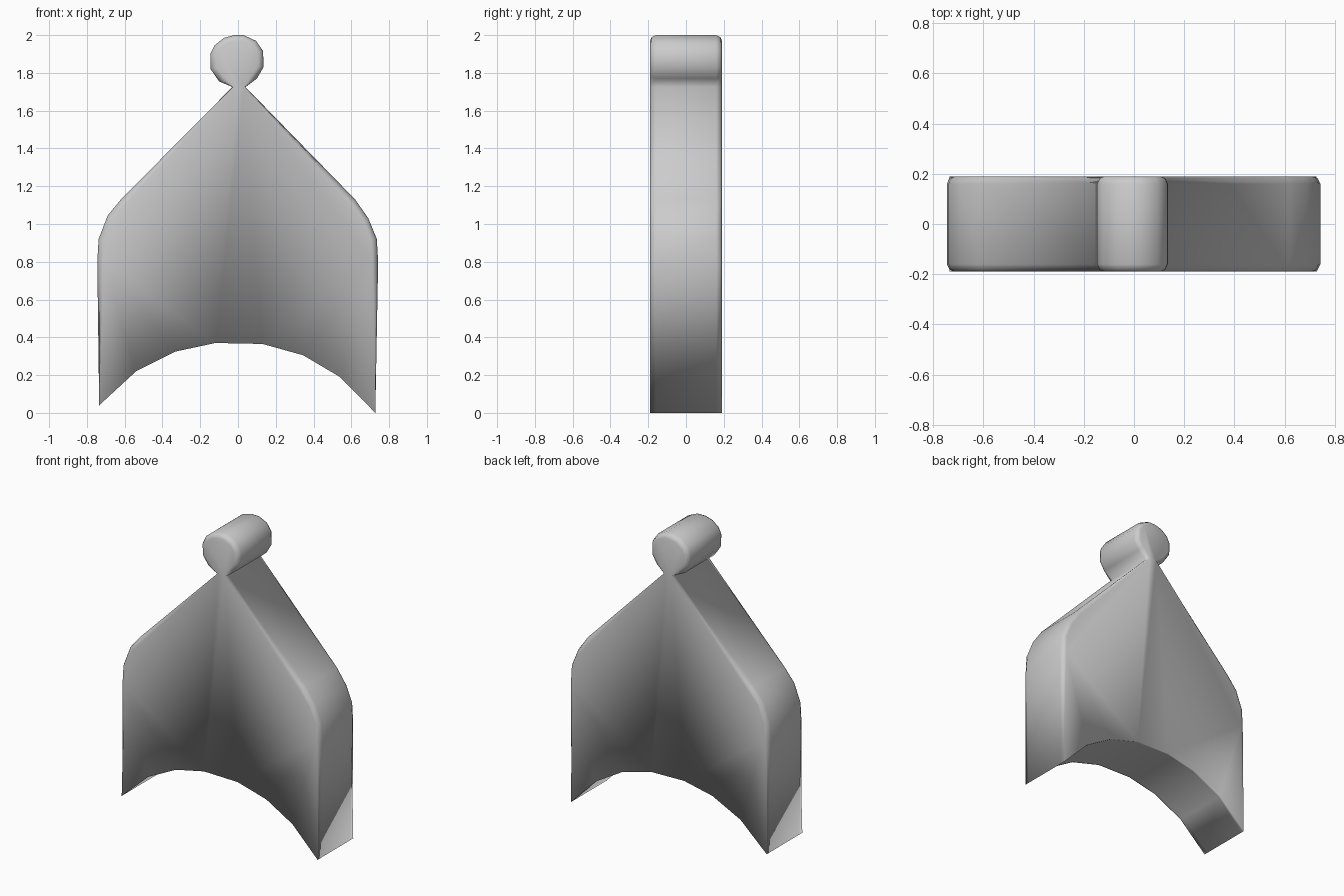
import bpy, bmesh
from mathutils import Vector

if "Cube" in bpy.data.objects:
    bpy.data.objects.remove(bpy.data.objects["Cube"])

# Outline in x, z, counter-clockwise from the front, with a bevel weight per point
arch = [(0.54, 0.19), (0.345, 0.305), (0.13, 0.365), (-0.12, 0.37),
        (-0.33, 0.325), (-0.54, 0.22), (-0.735, 0.04)]
left = [(-0.745, 0.80), (-0.738, 0.92), (-0.69, 1.045), (-0.62, 1.13)]
neck_left = [(-0.03, 1.725)]
knob = [(0.04, 1.725), (0.10, 1.77), (0.135, 1.83), (0.133, 1.915), (0.095, 1.97),
        (0.03, 2.0), (-0.02, 2.0), (-0.075, 1.985), (-0.125, 1.945), (-0.147, 1.90),
        (-0.145, 1.82), (-0.10, 1.755)]
right = [(0.62, 1.13), (0.69, 1.03), (0.735, 0.92), (0.742, 0.80)]
corner = [(0.727, 0.0)]

outline = [(p, 0.0) for p in corner]
outline += [(p, 1.0) for p in reversed(right)]
outline += [(p, 0.3 if i == 0 else 1.0) for i, p in enumerate(knob)]
outline += [(p, 0.3) for p in neck_left]
outline += [(p, 1.0) for p in reversed(left)]
outline += [(p, 0.0) for p in reversed(arch)]


def inset_ring(amount):
    """Outline moved inward, except along the sharp bottom arch."""
    pts = []
    n = len(outline)
    for i, (p, w) in enumerate(outline):
        p = Vector(p)
        a = (p - Vector(outline[i - 1][0])).normalized()
        b = (Vector(outline[(i + 1) % n][0]) - p).normalized()
        t = (a + b).normalized()
        pts.append(p + Vector((-t.y, t.x)) * amount * w)
    return pts


# Solid body and knob: one outline swept through the depth with rounded rims
bm = bmesh.new()
sections = [(-0.19, 0.03), (-0.182, 0.011), (-0.16, 0.0),
            (0.16, 0.0), (0.182, 0.011), (0.19, 0.03)]
rings = [[bm.verts.new((p.x, y, p.y)) for p in inset_ring(d)] for y, d in sections]
for r0, r1 in zip(rings, rings[1:]):
    for i in range(len(r0)):
        j = (i + 1) % len(r0)
        bm.faces.new((r0[i], r0[j], r1[j], r1[i]))
bm.faces.new(rings[0])
bm.faces.new(list(reversed(rings[-1])))
bmesh.ops.recalc_face_normals(bm, faces=bm.faces)
for f in bm.faces:
    f.smooth = True

mesh = bpy.data.meshes.new("arched_plate_with_knob")
bm.to_mesh(mesh)
bm.free()
obj = bpy.data.objects.new("arched_plate_with_knob", mesh)
bpy.context.collection.objects.link(obj)
